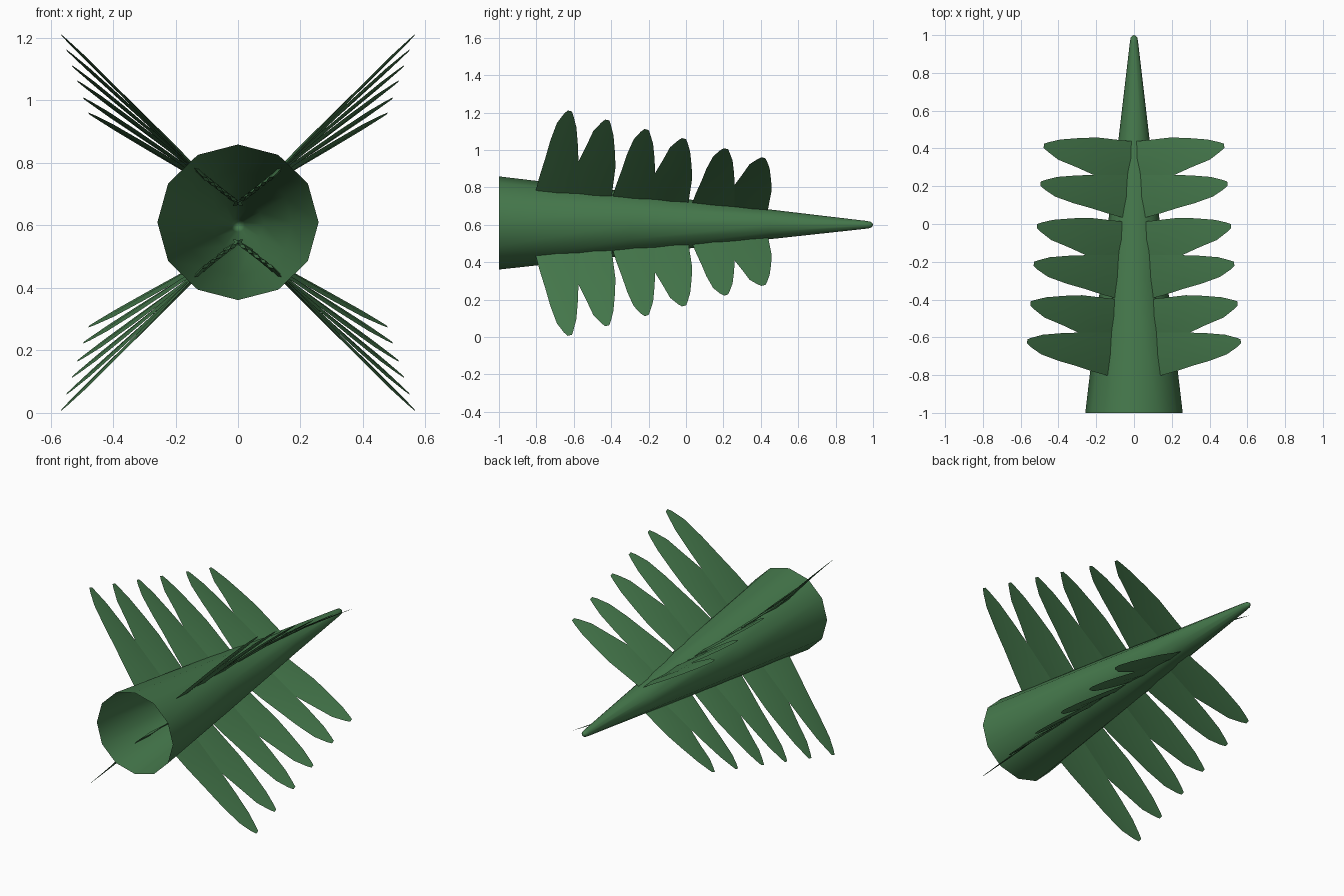
import bpy, bmesh, math
from mathutils import Vector

if "Cube" in bpy.data.objects:
    bpy.data.objects.remove(bpy.data.objects["Cube"])

green = bpy.data.materials.new("leaf green")
green.diffuse_color = (0.06, 0.19, 0.072, 1)
green.use_nodes = True
green.node_tree.nodes["Principled BSDF"].inputs["Base Color"].default_value = green.diffuse_color


def finish(bm, name, angle):
    bmesh.ops.recalc_face_normals(bm, faces=bm.faces)
    me = bpy.data.meshes.new(name)
    bm.to_mesh(me)
    bm.free()
    ob = bpy.data.objects.new(name, me)
    bpy.context.collection.objects.link(ob)
    me.materials.append(green)
    bpy.ops.object.select_all(action='DESELECT')
    ob.select_set(True)
    bpy.context.view_layer.objects.active = ob
    bpy.ops.object.shade_smooth_by_angle(angle=math.radians(angle))
    return ob


def bridge(bm, a, b):
    n = len(a)
    for i in range(n):
        bm.faces.new((a[i], a[(i + 1) % n], b[(i + 1) % n], b[i]))


# Hollow tapering stem, open at the front, rounded at the back tip
bm = bmesh.new()
rings = []
for y, r in [(-1, .258), (-.3, .175), (.45, .082), (.96, .022), (.985, .018), (.996, .01)]:
    zc = 0.61 - 0.005 * (y + 1)
    rings.append([bm.verts.new((r * math.cos(k * math.pi / 6), y,
                                zc + 0.965 * r * math.sin(k * math.pi / 6))) for k in range(12)])
for a, b in zip(rings, rings[1:]):
    bridge(bm, a, b)
tip = bm.verts.new((0, 1, 0.6))
for k in range(12):
    bm.faces.new((rings[-1][k], rings[-1][(k + 1) % 12], tip))
finish(bm, "stem", 40)


# Leaf blades: stations of (root-to-tip fraction, front edge, back edge), relative to tip y
BACK_LEAF = [(-.06, -.155, .02), (.15, -.155, .03), (.4, -.155, .043), (.6, -.115, .04),
             (.82, -.075, .032), (.95, -.032, .018), (1, -.012, .01)]
FRONT_LEAF = [(-.06, -.19, .045), (.15, -.165, .045), (.4, -.13, .045), (.6, -.105, .042),
              (.82, -.07, .034), (.95, -.032, .018), (1, -.012, .01)]


def blade_point(s, y, sx, sz):
    root = Vector((.14 - .104 * (y + .8), .175 - .0856 * (y + .8)))
    end = Vector((.566 - .085 * (y + .63), .602 - .25 * (y + .63)))
    p = root.lerp(end, s)
    return Vector((sx * p.x, y, .609 + .008 * max(s, 0) * (y + .63) + sz * p.y))


def leaf(bm, y_tip, stations, sx, sz):
    normal = Vector((-sx * .71, 0, sz * .71))
    loops = []
    for s, lo, hi in stations:
        a = blade_point(s, y_tip + lo, sx, sz)
        b = blade_point(s, y_tip + hi, sx, sz)
        t = normal * .006 * (1.05 - max(s, 0) ** 2)
        m = (a + b) / 2
        loops.append([bm.verts.new(p) for p in (a, m + t, b, m - t)])
    for a, b in zip(loops, loops[1:]):
        bridge(bm, a, b)
    bm.faces.new(loops[0])
    bm.faces.new(loops[-1])


# Four rows of three leaf pairs
for sx, side in ((1, "right"), (-1, "left")):
    for sz, level in ((1, "upper"), (-1, "lower")):
        bm = bmesh.new()
        for y in (-.42, -.01, .415):
            leaf(bm, y, BACK_LEAF, sx, sz)
            leaf(bm, y - .2, FRONT_LEAF, sx, sz)
        finish(bm, f"{level}_{side}_leaves", 30)
